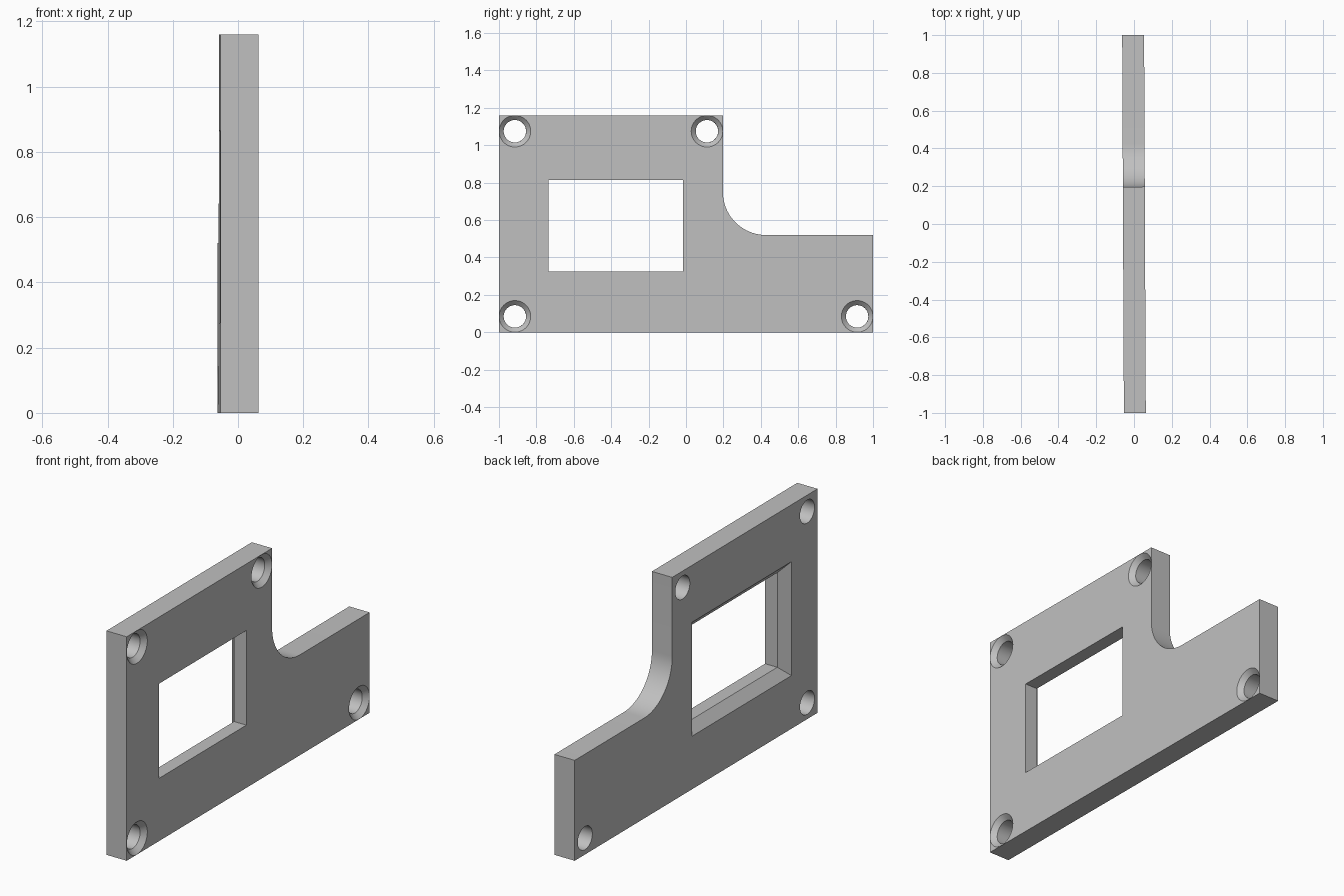
import bpy, bmesh
from math import sin, cos, pi, radians

if "Cube" in bpy.data.objects:
    bpy.data.objects.remove(bpy.data.objects["Cube"], do_unlink=True)

HALF = 0.058      # half the plate thickness
OVER = 0.02       # how far cutters reach past the plate

grey = bpy.data.materials.new("plain grey")
grey.use_nodes = True
grey.diffuse_color = (0.53, 0.53, 0.53, 1)
grey.node_tree.nodes["Principled BSDF"].inputs["Base Color"].default_value = (0.53, 0.53, 0.53, 1)


def loft(name, sections):
    """Solid through (x, [(y, z), ...]) sections of equal point count."""
    bm = bmesh.new()
    rings = [[bm.verts.new((x, y, z)) for y, z in pts] for x, pts in sections]
    n = len(rings[0])
    for a, b in zip(rings, rings[1:]):
        for i in range(n):
            j = (i + 1) % n
            bm.faces.new((a[i], a[j], b[j], b[i]))
    bm.faces.new(rings[0])
    bm.faces.new(rings[-1])
    bmesh.ops.recalc_face_normals(bm, faces=bm.faces)
    mesh = bpy.data.meshes.new(name)
    bm.to_mesh(mesh)
    bm.free()
    mesh.materials.append(grey)
    obj = bpy.data.objects.new(name, mesh)
    bpy.context.collection.objects.link(obj)
    return obj


def arc(cy, cz, r, start, end, steps):
    angles = [radians(start + (end - start) * i / steps) for i in range(steps + 1)]
    return [(cy + r * cos(a), cz + r * sin(a)) for a in angles]


def circle(cy, cz, r):
    return arc(cy, cz, r, 0, 360, 48)[:-1]


def rect(grow):
    y0, y1, z0, z1 = -0.735 - grow, -0.015 + grow, 0.325 - grow, 0.815 + grow
    return [(y0, z0), (y1, z0), (y1, z1), (y0, z1)]


# Stepped plate with a rounded inner corner
STEP_Y, STEP_Z, FILLET, TOP = 0.197, 0.52, 0.23, 1.16
outline = [(-1, 0), (1, 0), (1, STEP_Z)]
outline += arc(STEP_Y + FILLET, STEP_Z + FILLET, FILLET, 270, 180, 20)
outline += [(STEP_Y, TOP), (-1, TOP)]
plate = loft("mounting_plate", [(-HALF, outline), (HALF, outline)])

# Window, bevelled wider towards the -x face
depth, flare = 0.046, 0.05
slope = flare / depth
cutters = [loft("window_cutter", [
    (-HALF - OVER, rect(flare + OVER * slope)),
    (-HALF + depth, rect(0)),
    (HALF + OVER, rect(0))])]

# Screw holes, countersunk on the +x face
HOLE, SINK = 0.06, 0.0845
for y, z in [(-0.915, 0.085), (0.915, 0.085), (-0.915, 1.075), (0.112, 1.075)]:
    cutters.append(loft("screw_hole_cutter", [
        (-HALF - OVER, circle(y, z, HOLE)),
        (HALF - (SINK - HOLE), circle(y, z, HOLE)),
        (HALF, circle(y, z, SINK)),
        (HALF + OVER, circle(y, z, SINK))]))

# Cut the openings
bpy.ops.object.select_all(action='DESELECT')
plate.select_set(True)
bpy.context.view_layer.objects.active = plate
for cutter in cutters:
    cutter.hide_render = True
    mod = plate.modifiers.new("opening", 'BOOLEAN')
    mod.operation = 'DIFFERENCE'
    mod.solver = 'EXACT'
    mod.object = cutter
    bpy.ops.object.modifier_apply(modifier=mod.name)
    bpy.data.objects.remove(cutter, do_unlink=True)

# The plate stands very slightly turned
plate.rotation_euler.z = 0.0045
bpy.ops.object.shade_smooth_by_angle(angle=radians(30))
